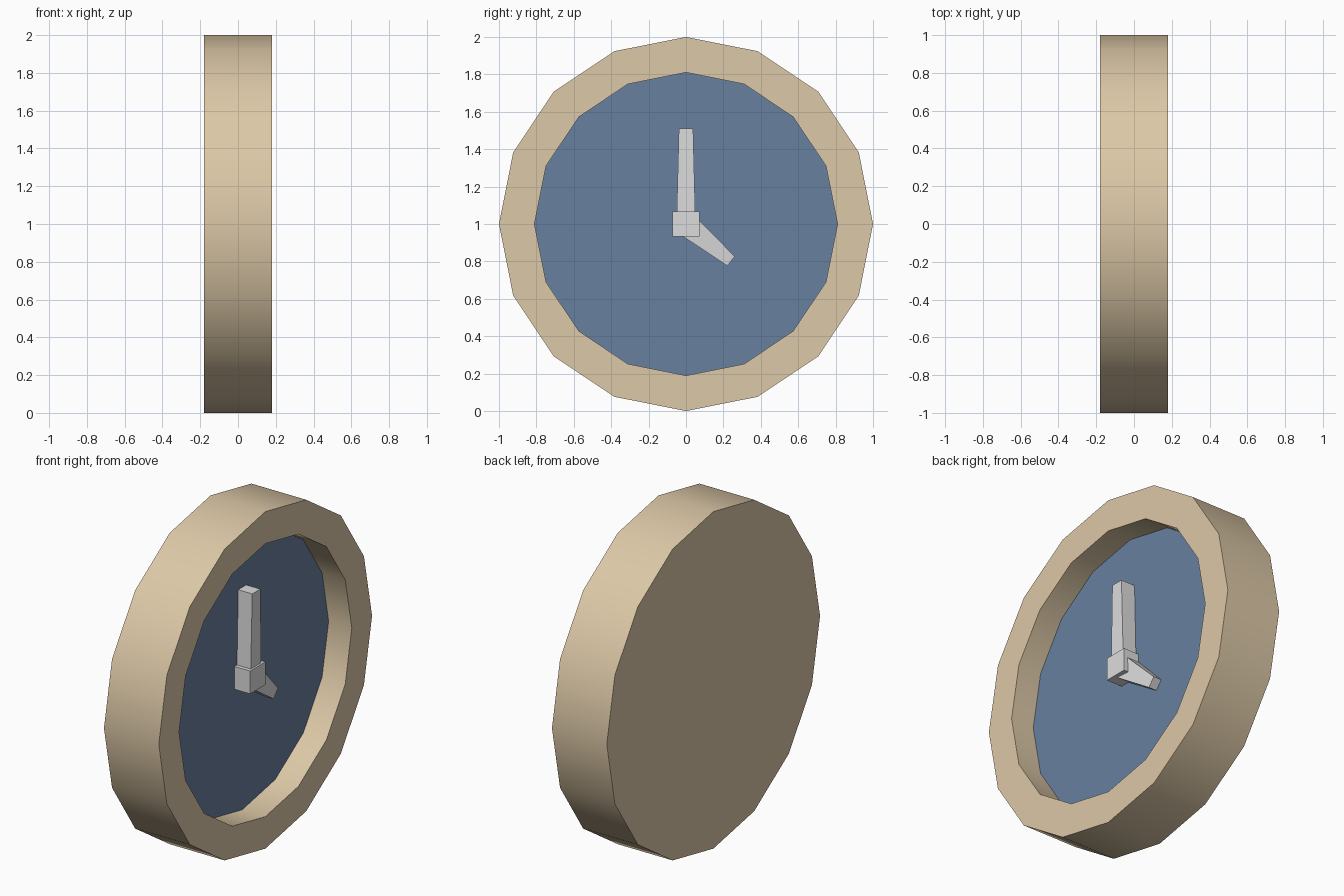
import bpy, bmesh, math
from mathutils import Matrix

if "Cube" in bpy.data.objects:
    bpy.data.objects.remove(bpy.data.objects["Cube"])


def material(name, rgb):
    m = bpy.data.materials.new(name)
    m.diffuse_color = (*rgb, 1)
    m.use_nodes = True
    m.node_tree.nodes["Principled BSDF"].inputs["Base Color"].default_value = m.diffuse_color
    return m


wood = material("tan_wood", (0.72, 0.58, 0.385))
blue = material("dial_blue", (0.14, 0.215, 0.35))
grey = material("light_grey", (0.72, 0.72, 0.72))


def add_object(name, bm, *mats):
    bmesh.ops.recalc_face_normals(bm, faces=bm.faces)
    mesh = bpy.data.meshes.new(name)
    bm.to_mesh(mesh)
    bm.free()
    for m in mats:
        mesh.materials.append(m)
    obj = bpy.data.objects.new(name, mesh)
    bpy.context.collection.objects.link(obj)
    return obj


def case(sides=16, floor_x=0.028):
    """Shallow 16-sided pan turned around the x axis, with a blue floor."""
    bm = bmesh.new()
    profile = [(-0.18, 1.0), (0.18, 1.0), (0.18, 0.81), (floor_x, 0.81)]
    rings = []
    for x, r in profile:
        angles = [2 * math.pi * i / sides for i in range(sides)]
        rings.append([bm.verts.new((x, r * math.cos(a), 1 + r * math.sin(a))) for a in angles])
    for a, b in zip(rings, rings[1:]):
        for i in range(sides):
            j = (i + 1) % sides
            bm.faces.new((a[i], a[j], b[j], b[i]))
    bm.faces.new(rings[0])
    bm.faces.new(rings[-1]).material_index = 1
    return add_object("clock_case", bm, wood, blue)


def hand(name, angle, start, end, half_start, half_end, front_start, front_end, back=0.02):
    """Tapered bar lying on the dial, pointing at an angle from +y."""
    bm = bmesh.new()
    ends = []
    for d, h, f in ((start, half_start, front_start), (end, half_end, front_end)):
        ends.append([bm.verts.new(p) for p in ((back, d, -h), (f, d, -h), (f, d, h), (back, d, h))])
    a, b = ends
    bm.faces.new(a)
    bm.faces.new(b)
    for i in range(4):
        j = (i + 1) % 4
        bm.faces.new((a[i], a[j], b[j], b[i]))
    bm.transform(Matrix.Translation((0, 0, 1)) @ Matrix.Rotation(math.radians(angle), 4, 'X'))
    return add_object(name, bm, grey)


# Case with smooth rim and crisp front and back edges
body = case()
bpy.context.view_layer.objects.active = body
body.select_set(True)
bpy.ops.object.shade_smooth_by_angle(angle=math.radians(30))

# Hub block and the two hands
hand("hub", 90, -0.068, 0.068, 0.072, 0.072, 0.13, 0.13)
hand("minute_hand", 90, 0.04, 0.51, 0.05, 0.038, 0.118, 0.12)
hand("hour_hand", -39.5, 0.026, 0.312, 0.062, 0.032, 0.108, 0.08)
